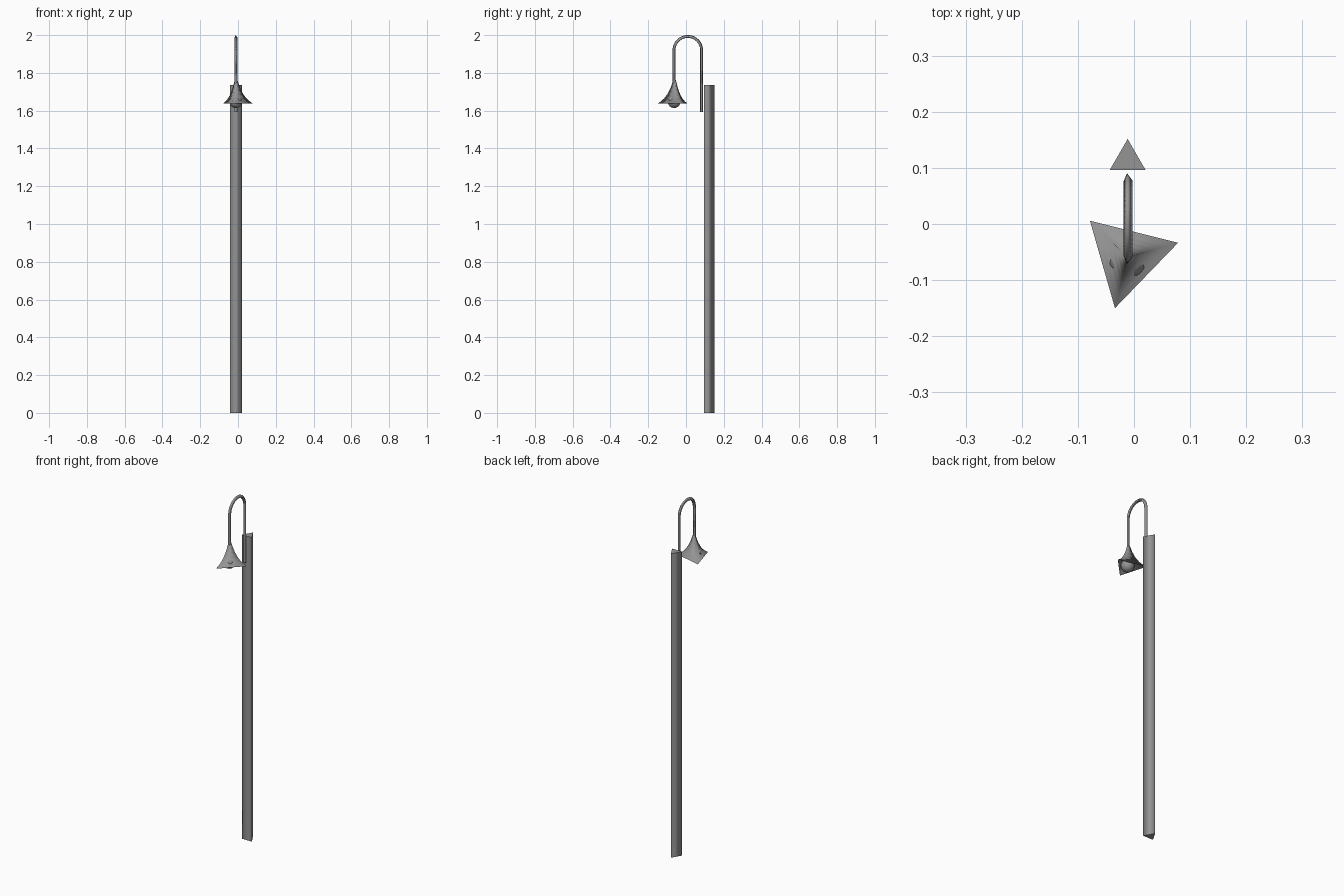
import bpy, bmesh, math

if "Cube" in bpy.data.objects:
    bpy.data.objects.remove(bpy.data.objects["Cube"])

CX = -0.0113  # shared centre line of all parts

metal = bpy.data.materials.new("dark_grey")
metal.diffuse_color = (0.3, 0.3, 0.3, 1)
metal.use_nodes = True
metal.node_tree.nodes["Principled BSDF"].inputs["Base Color"].default_value = metal.diffuse_color


def loft(name, rings, caps=True):
    """Skin a list of equally sized vertex rings, smooth sides and flat caps."""
    bm = bmesh.new()
    vs = [[bm.verts.new(p) for p in r] for r in rings]
    for a, b in zip(vs, vs[1:]):
        n = len(a)
        for i in range(n):
            j = (i + 1) % n
            bm.faces.new((a[i], a[j], b[j], b[i])).smooth = True
    if caps:
        for f in (bm.faces.new(vs[0][::-1]), bm.faces.new(vs[-1])):
            for e in f.edges:
                e.smooth = False
    bmesh.ops.recalc_face_normals(bm, faces=bm.faces)
    me = bpy.data.meshes.new(name)
    bm.to_mesh(me)
    bm.free()
    me.materials.append(metal)
    ob = bpy.data.objects.new(name, me)
    bpy.context.collection.objects.link(ob)
    return ob


def tri(r, start):
    """Three corners of a triangle of circumradius r."""
    return [(r * math.cos(math.radians(start + 120 * k)),
             r * math.sin(math.radians(start + 120 * k))) for k in range(3)]


# Triangular post
loft("post", [[(CX + x, 0.1145 + y, z) for x, y in tri(0.037, 90)] for z in (0, 1.736)])

# Gooseneck arm: up, half circle over, down into the shade
y_back, y_front, z_arc = 0.081, -0.062, 1.9195
rad, mid = (y_back - y_front) / 2, (y_back + y_front) / 2
path = [(y_back, 1.593, 0)]
for k in range(25):
    a = math.pi * k / 24
    path.append((mid + rad * math.cos(a), z_arc + rad * math.sin(a), a))
path.append((y_front, 1.74, math.pi))
section = tri(0.0095, 97)
loft("arm", [[(CX + u, y + v * math.cos(a), z + v * math.sin(a)) for u, v in section]
             for y, z, a in path])

# Flared three-sided shade, open below
profile = [(0.008, 1.762), (0.012, 1.752), (0.019, 1.731), (0.029, 1.708),
           (0.042, 1.685), (0.058, 1.665), (0.075, 1.650), (0.0935, 1.638)]
shade = [[(CX + x, -0.0592 + y, z) for x, y in tri(r, 16)] for r, z in profile]
loft("shade", shade, caps=False)

# Bulb
bpy.ops.mesh.primitive_uv_sphere_add(segments=24, ring_count=12, radius=0.034,
                                     location=(CX, -0.063, 1.648))
bulb = bpy.context.object
bulb.name = "bulb"
bulb.data.materials.append(metal)
bpy.ops.object.shade_smooth()
